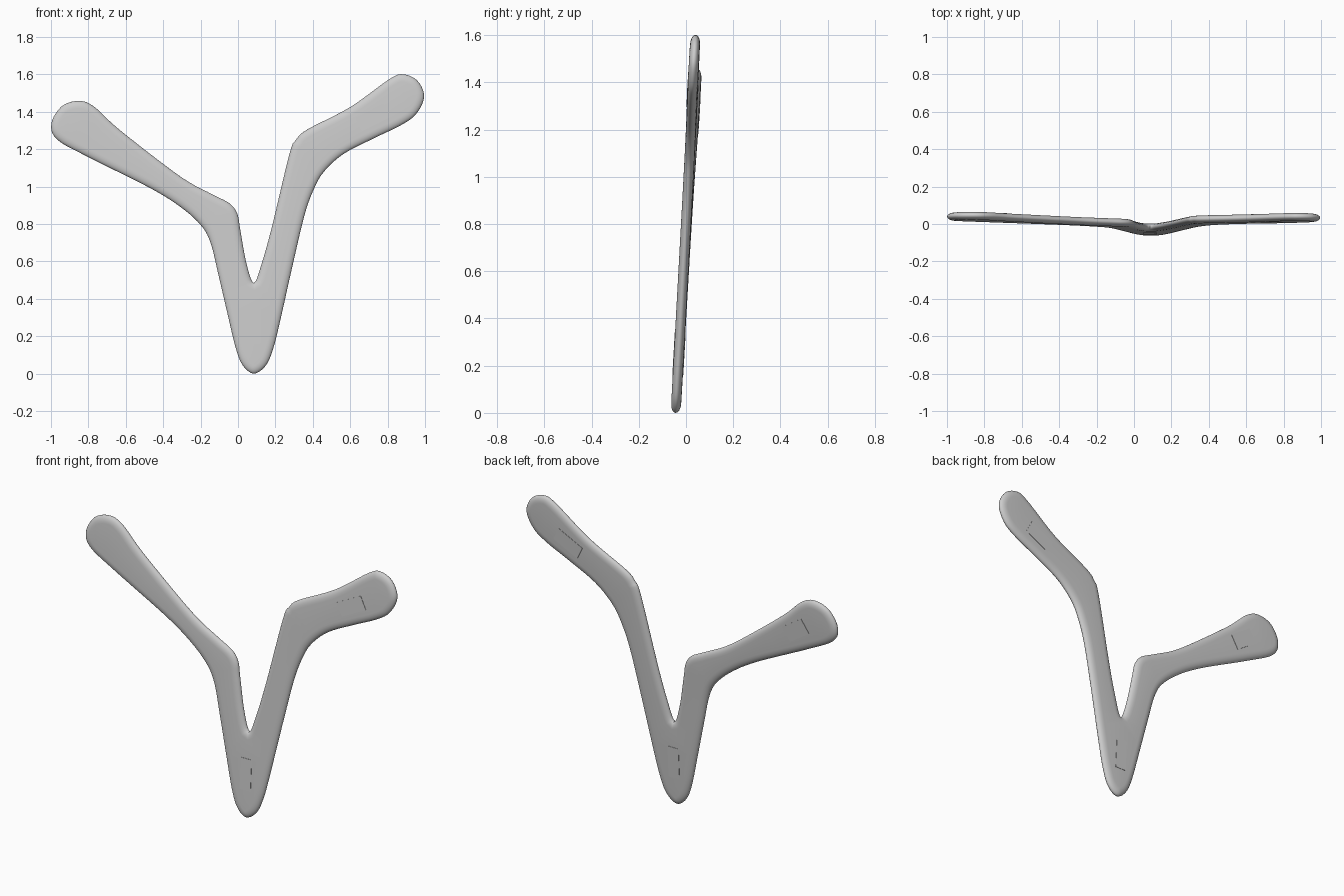
import bpy, bmesh, math
from mathutils import Vector
from mathutils.geometry import delaunay_2d_cdt

cube = bpy.data.objects.get("Cube")
if cube:
    bpy.data.objects.remove(cube, do_unlink=True)

HALF = 0.021      # half thickness
ROUND = 0.04      # width of the rounded rim
STEPS = 5         # samples per outline segment
RIM = 6           # rings from edge to flat face

# Outline as (x, z) control points, counter-clockwise from the bottom tip
OUTLINE = [Vector(p) for p in (
    (.085, 0), (.15, .045), (.19, .14), (.225, .28), (.29, .57), (.355, .845),
    (.405, .985), (.46, 1.08), (.565, 1.175), (.73, 1.26), (.865, 1.325),
    (.95, 1.385), (.995, 1.48), (.96, 1.565), (.885, 1.6), (.81, 1.575),
    (.6, 1.425), (.37, 1.305), (.31, 1.25), (.275, 1.175), (.185, .8),
    (.13, .6), (.085, .485), (.045, .59), (.012, .77), (-.004, .855),
    (-.045, .91), (-.14, .96), (-.31, 1.055), (-.635, 1.305), (-.77, 1.428),
    (-.855, 1.458), (-.945, 1.427), (-.998, 1.335), (-.965, 1.25),
    (-.795, 1.155), (-.475, .995), (-.31, .893), (-.2, .795), (-.147, .7),
    (-.105, .53), (-.055, .315), (-.013, .14), (.025, .045))]


def smooth_loop(pts):
    """Closed Catmull-Rom curve through the control points."""
    out, n = [], len(pts)
    for i in range(n):
        a, b, c, d = (pts[(i + k) % n] for k in (-1, 0, 1, 2))
        for s in range(STEPS):
            t = s / STEPS
            out.append(0.5 * (2 * b + (c - a) * t + (2*a - 5*b + 4*c - d) * t**2
                              + (3*b - a - 3*c + d) * t**3))
    return out


def mid_y(x, z):
    """Leaning middle plane of the body."""
    return -0.043 + 0.0565 * z - 0.008 * x


def make_material(name, rgb):
    mat = bpy.data.materials.new(name)
    mat.use_nodes = True
    mat.diffuse_color = (*rgb, 1)
    mat.node_tree.nodes["Principled BSDF"].inputs["Base Color"].default_value = (*rgb, 1)
    return mat


def finish(bm, name, mat):
    bmesh.ops.recalc_face_normals(bm, faces=bm.faces)
    mesh = bpy.data.meshes.new(name)
    bm.to_mesh(mesh)
    bm.free()
    mesh.materials.append(mat)
    obj = bpy.data.objects.new(name, mesh)
    bpy.context.collection.objects.link(obj)
    return obj


grey = make_material("light grey", (0.6, 0.6, 0.6))

# Outline with inward normals, averaged a little so tight corners do not fold
loop = smooth_loop(OUTLINE)
count = len(loop)
normals = []
for i in range(count):
    tangent = (loop[(i + 3) % count] - loop[i - 3]).normalized()
    normals.append(Vector((-tangent.y, tangent.x)))

# Body: rings stepping in from the rim towards the front and back faces
bm = bmesh.new()
rings = []
for k in range(-RIM, RIM + 1):
    angle = k / RIM * math.pi / 2
    inset, depth = ROUND * (1 - math.cos(angle)), HALF * math.sin(angle)
    ring = []
    for p, n in zip(loop, normals):
        q = p + n * inset
        ring.append(bm.verts.new((q.x, mid_y(q.x, q.y) + depth, q.y)))
    rings.append(ring)
for lower, upper in zip(rings, rings[1:]):
    for i in range(count):
        j = (i + 1) % count
        bm.faces.new((lower[i], lower[j], upper[j], upper[i]))

# Flat front and back faces
inner = [p + n * ROUND for p, n in zip(loop, normals)]
flat = delaunay_2d_cdt(inner, [], [list(range(count))], 1, 1e-6)
for side in (-1, 1):
    verts = [bm.verts.new((p.x, mid_y(p.x, p.y) + side * HALF, p.y)) for p in flat[0]]
    for tri in flat[2]:
        bm.faces.new([verts[i] for i in tri])
bmesh.ops.remove_doubles(bm, verts=bm.verts, dist=1e-5)

body = finish(bm, "boomerang_body", grey)
bpy.context.view_layer.objects.active = body
body.select_set(True)
bpy.ops.object.shade_smooth_by_angle(angle=math.radians(50))


def face_plate(name, x, z, length, width, turn, side):
    """Faint raised rectangle lying on the front (-1) or back (+1) face."""
    bm = bmesh.new()
    bmesh.ops.create_cube(bm, size=1)
    c, s = math.cos(turn), math.sin(turn)
    for v in bm.verts:
        u, w = v.co.x * length, v.co.z * width
        px, pz = x + u * c - w * s, z + u * s + w * c
        v.co = (px, mid_y(px, pz) + side * HALF + v.co.y * 0.004, pz)
    finish(bm, name, grey)


for face, side in (("front", -1), ("back", 1)):
    face_plate(face + "_left_arm_plate", .72, 1.37, .17, .08, math.radians(27), side)
    face_plate(face + "_base_plate", .085, .25, .07, .18, 0, side)
face_plate("back_right_arm_plate", -.74, 1.26, .15, .09, math.radians(-33), 1)
